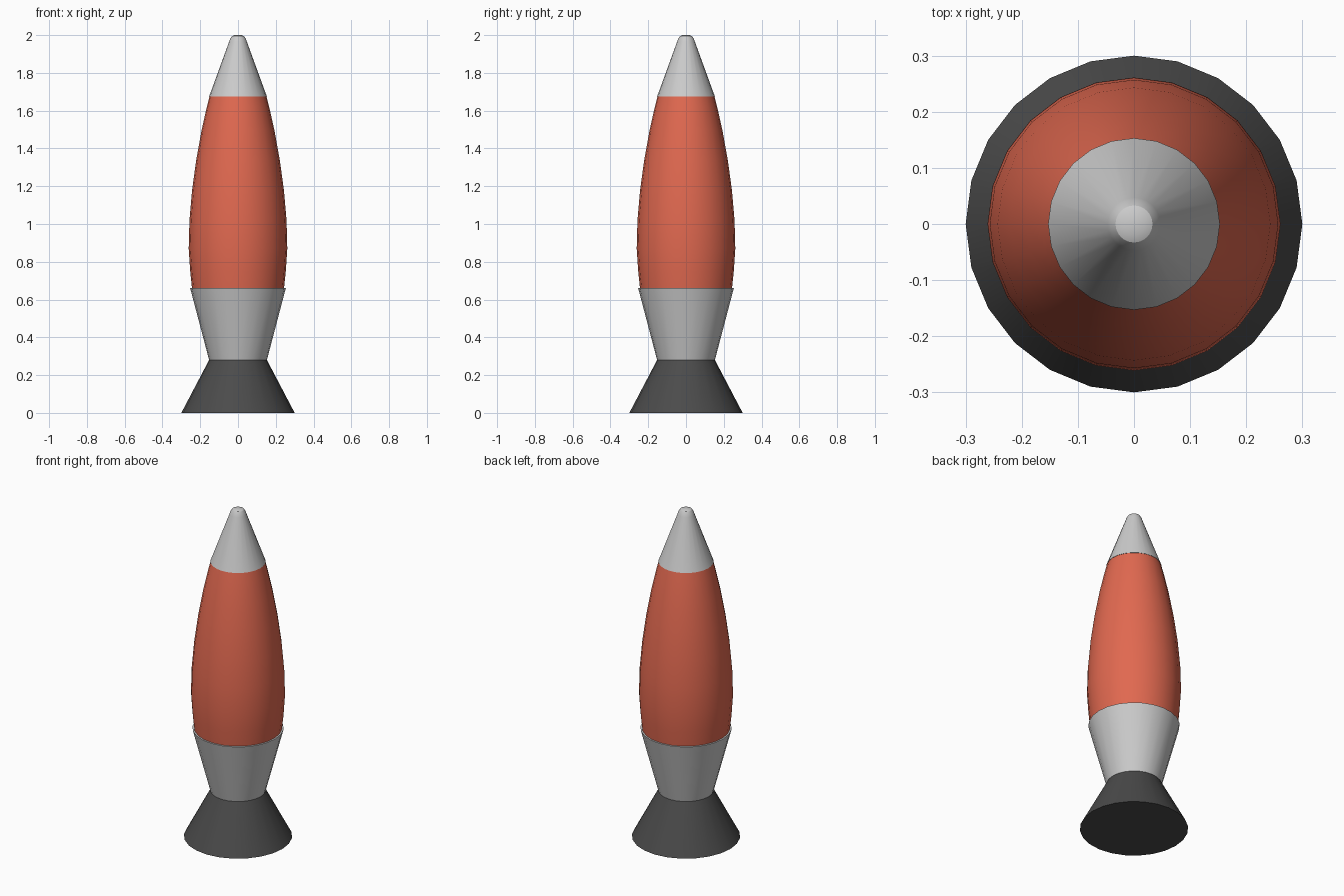
import bpy, bmesh, math

if "Cube" in bpy.data.objects:
    bpy.data.objects.remove(bpy.data.objects["Cube"])

SIDES = 24


def material(name, rgb):
    mat = bpy.data.materials.new(name)
    mat.diffuse_color = (*rgb, 1)
    mat.use_nodes = True
    mat.node_tree.nodes["Principled BSDF"].inputs["Base Color"].default_value = mat.diffuse_color
    return mat


def lathe(name, profile, mat=None):
    """Closed solid of revolution from (radius, z) pairs, bottom to top."""
    bm = bmesh.new()
    rings = []
    for r, z in profile:
        rings.append([bm.verts.new((r * math.cos(2 * math.pi * i / SIDES),
                                    r * math.sin(2 * math.pi * i / SIDES), z))
                      for i in range(SIDES)])
    for low, high in zip(rings, rings[1:]):
        for i in range(SIDES):
            j = (i + 1) % SIDES
            bm.faces.new((low[i], low[j], high[j], high[i]))
    bm.faces.new(rings[0][::-1])
    bm.faces.new(rings[-1])
    mesh = bpy.data.meshes.new(name)
    bm.to_mesh(mesh)
    bm.free()
    obj = bpy.data.objects.new(name, mesh)
    bpy.context.collection.objects.link(obj)
    if mat:
        mesh.materials.append(mat)
    bpy.ops.object.select_all(action='DESELECT')
    obj.select_set(True)
    bpy.context.view_layer.objects.active = obj
    bpy.ops.object.shade_smooth_by_angle(angle=math.radians(30))
    return obj


dark = material("dark_metal", (0.07, 0.07, 0.07))
red = material("red_liquid", (0.75, 0.14, 0.08))

# Flared foot and the cup standing on it
lathe("foot", [(0.30, 0), (0.153, 0.28)], dark)
lathe("cup", [(0.153, 0.28), (0.253, 0.66)])

# Swelling glass bottle
lathe("bottle", [(0.243, 0.655), (0.253, 0.75), (0.261, 0.87), (0.257, 1.02),
                 (0.243, 1.18), (0.221, 1.34), (0.192, 1.50),
                 (0.165, 1.62), (0.147, 1.69)], red)

# Tapered cap with a rounded tip
lathe("cap", [(0.153, 1.675), (0.047, 1.965), (0.042, 1.98),
              (0.033, 1.994), (0.02, 2.0)])
